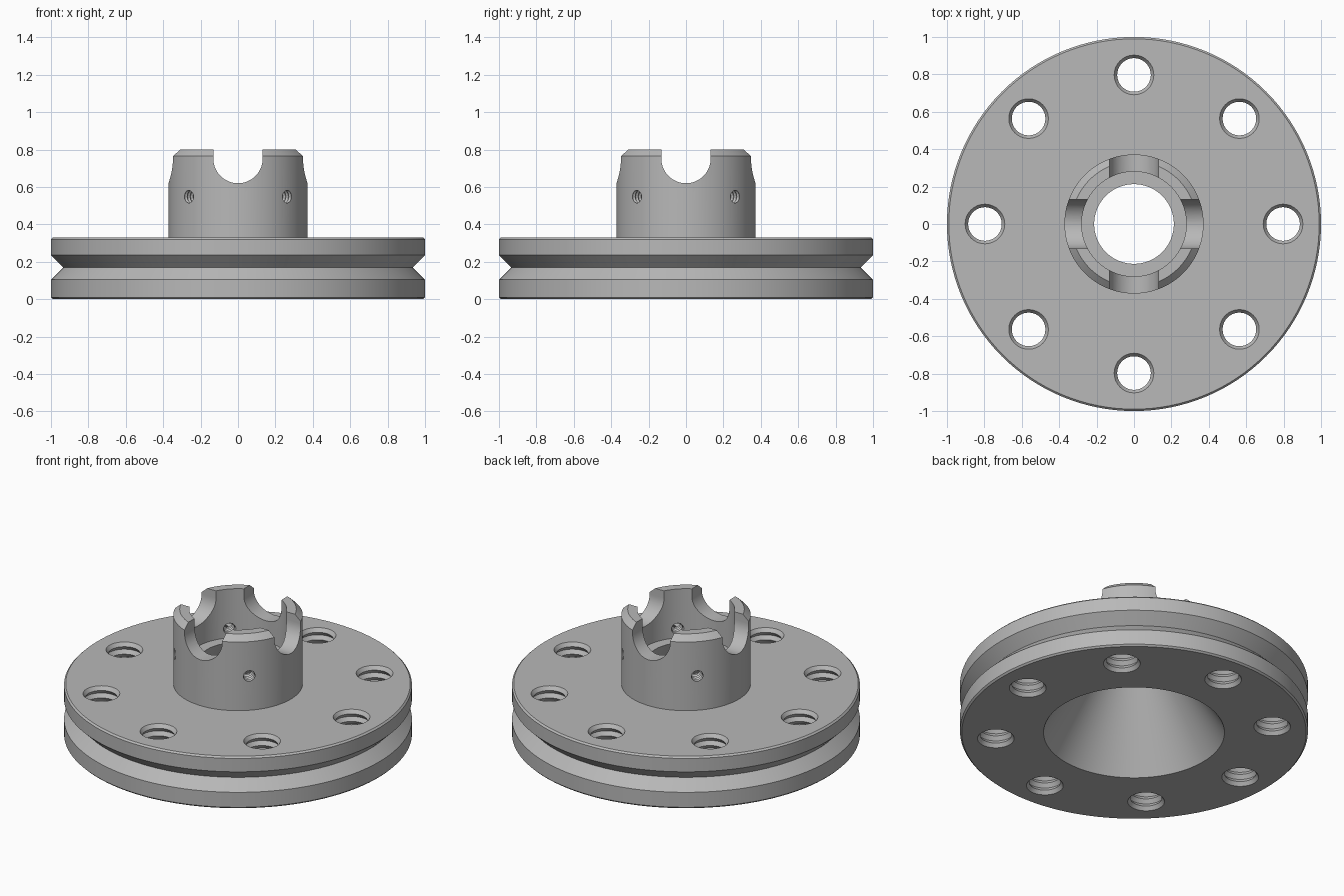
import bpy, bmesh
from math import cos, sin, pi, radians
from mathutils import Matrix

if "Cube" in bpy.data.objects:
    bpy.data.objects.remove(bpy.data.objects["Cube"])

metal = bpy.data.materials.new("grey metal")
metal.use_nodes = True
colour = (0.48, 0.48, 0.48, 1)
metal.diffuse_color = colour
metal.node_tree.nodes["Principled BSDF"].inputs["Base Color"].default_value = colour


def finish(name, bm):
    bmesh.ops.recalc_face_normals(bm, faces=bm.faces[:])
    mesh = bpy.data.meshes.new(name)
    bm.to_mesh(mesh)
    bm.free()
    mesh.materials.append(metal)
    obj = bpy.data.objects.new(name, mesh)
    bpy.context.collection.objects.link(obj)
    return obj


def lathe(name, profile, sides, closed=False):
    """Turn (radius, height) points around z; an open profile gets flat end caps."""
    bm = bmesh.new()
    rings = [[bm.verts.new((r * cos(2 * pi * i / sides), r * sin(2 * pi * i / sides), z))
              for i in range(sides)] for r, z in profile]
    pairs = list(zip(rings, rings[1:]))
    if closed:
        pairs.append((rings[-1], rings[0]))
    else:
        bm.faces.new(rings[0])
        bm.faces.new(rings[-1])
    for a, b in pairs:
        for i in range(sides):
            j = (i + 1) % sides
            bm.faces.new((a[i], a[j], b[j], b[i]))
    return finish(name, bm)


def thread_cutter(name, minor, major, start, end, turns, sides):
    """Cylinder with ridged walls, for a tapped hole."""
    step = (end - start) / (2 * turns)
    profile = [(major if k % 2 else minor, start + k * step) for k in range(2 * turns + 1)]
    return lathe(name, profile, sides)


def slot_cutter(name, radius, centre_z, top):
    """Round-bottomed bar running along x."""
    bm = bmesh.new()
    outline = [(radius * cos(pi + pi * i / 32), centre_z + radius * sin(pi + pi * i / 32))
               for i in range(33)]
    outline += [(radius, top), (-radius, top)]
    face = bm.faces.new([bm.verts.new((-0.6, y, z)) for y, z in outline])
    new = bmesh.ops.extrude_face_region(bm, geom=[face])["geom"]
    bmesh.ops.translate(bm, vec=(1.2, 0, 0),
                        verts=[v for v in new if isinstance(v, bmesh.types.BMVert)])
    return finish(name, bm)


def cut(target, cutter):
    mod = target.modifiers.new("cut", 'BOOLEAN')
    mod.operation = 'DIFFERENCE'
    mod.solver = 'EXACT'
    mod.object = cutter
    bpy.context.view_layer.objects.active = target
    bpy.ops.object.modifier_apply(modifier=mod.name)
    bpy.data.objects.remove(cutter)


# Grooved disc and hub, turned as one piece with a conical bore and a stepped socket
wheel = lathe("grooved_wheel_with_hub", [
    (0.52, 0), (0.99, 0), (1, 0.01),
    (1, 0.105), (0.935, 0.17), (1, 0.235),
    (1, 0.32), (0.99, 0.33), (0.372, 0.33),
    (0.372, 0.765), (0.335, 0.80), (0.28, 0.80),
    (0.28, 0.49), (0.213, 0.49)], 128, closed=True)

# Tapped holes around the disc
for k in range(8):
    hole = thread_cutter("disc_hole_cutter", 0.09, 0.107, -0.025, 0.355, 8, 32)
    a = k * pi / 4
    hole.matrix_world = Matrix.Translation((0.797 * cos(a), 0.797 * sin(a), 0))
    cut(wheel, hole)

# Crossing slots that leave four castle tabs
for angle in (0, 90):
    slot = slot_cutter("slot_cutter", 0.132, 0.752, 1.0)
    slot.matrix_world = Matrix.Rotation(radians(angle), 4, 'Z')
    cut(wheel, slot)

# Set screw holes through the hub wall below each tab
for angle in (45, 135, 225, 315):
    screw = thread_cutter("screw_hole_cutter", 0.031, 0.038, 0.22, 0.42, 9, 24)
    screw.matrix_world = (Matrix.Translation((0, 0, 0.548))
                          @ Matrix.Rotation(radians(angle), 4, 'Z')
                          @ Matrix.Rotation(pi / 2, 4, 'Y'))
    cut(wheel, screw)

# Smooth turned surfaces with crisp edges
bpy.ops.object.select_all(action='DESELECT')
wheel.select_set(True)
bpy.context.view_layer.objects.active = wheel
bpy.ops.object.shade_smooth_by_angle(angle=radians(25))
